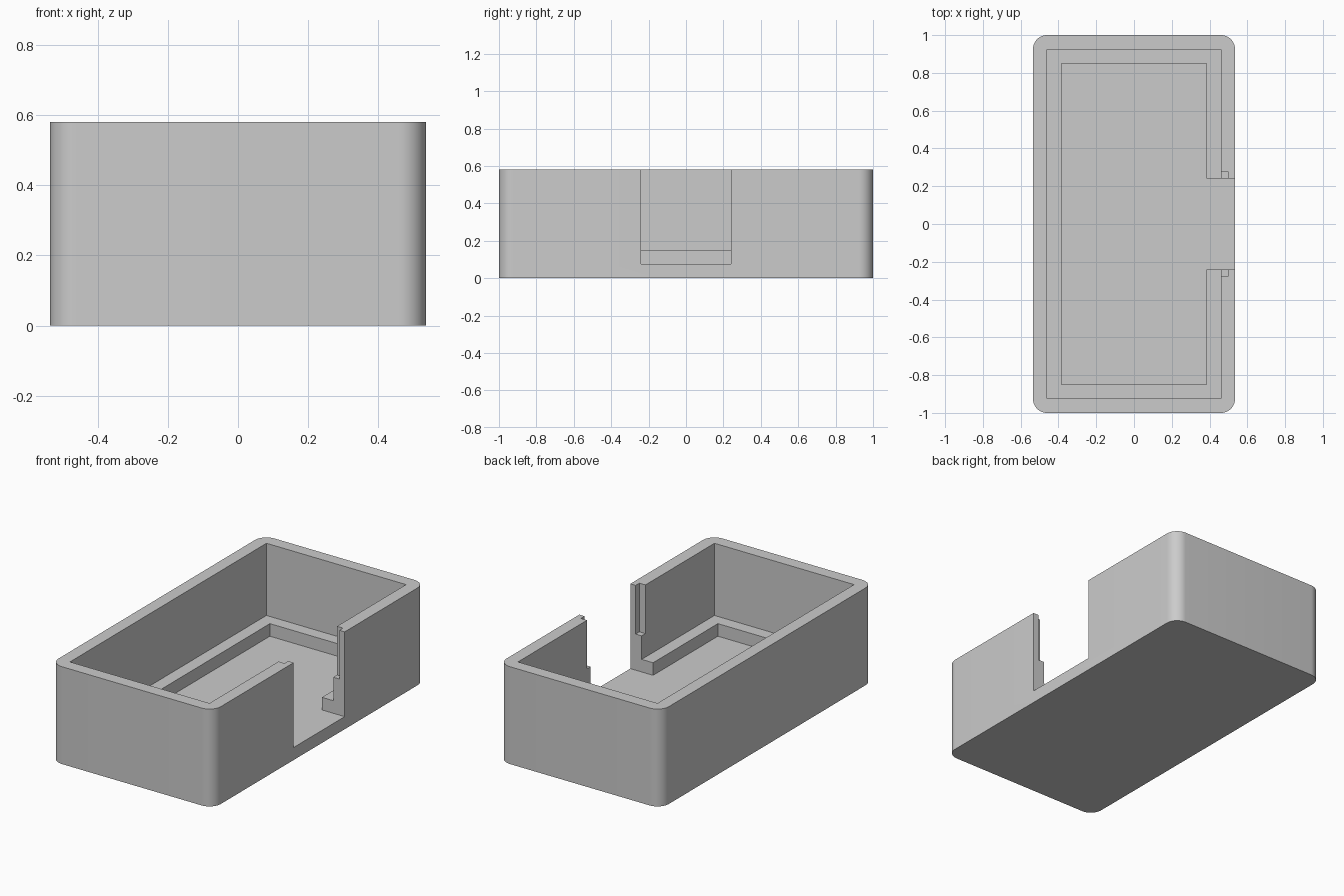
import bpy, bmesh, math

if "Cube" in bpy.data.objects:
    bpy.data.objects.remove(bpy.data.objects["Cube"], do_unlink=True)

HALF_X, HALF_Y, HEIGHT = 0.535, 1.0, 0.58
RADIUS, FLOOR, LEDGE, SLOT_Z = 0.075, 0.075, 0.15, 0.29
ABOVE = HEIGHT + 0.1

grey = bpy.data.materials.new("plain grey")
grey.use_nodes = True
color = (0.6, 0.6, 0.6, 1)
grey.diffuse_color = color
grey.node_tree.nodes["Principled BSDF"].inputs["Base Color"].default_value = color


def box(name, x, y, z):
    """Box spanning the given (low, high) ranges."""
    bm = bmesh.new()
    bmesh.ops.create_cube(bm, size=1)
    for v in bm.verts:
        for i, (low, high) in enumerate((x, y, z)):
            v.co[i] = high if v.co[i] > 0 else low
    mesh = bpy.data.meshes.new(name)
    bm.to_mesh(mesh)
    bm.free()
    mesh.materials.append(grey)
    obj = bpy.data.objects.new(name, mesh)
    bpy.context.collection.objects.link(obj)
    return obj


# Outer block with rounded upright corners
case = box("open_case", (-HALF_X, HALF_X), (-HALF_Y, HALF_Y), (0, HEIGHT))
bm = bmesh.new()
bm.from_mesh(case.data)
upright = [e for e in bm.edges if abs(e.verts[0].co.z - e.verts[1].co.z) > 0.1]
bmesh.ops.bevel(bm, geom=upright, offset=RADIUS, segments=12, profile=0.5,
                affect='EDGES')
bm.to_mesh(case.data)
bm.free()

# Main cavity, sunken floor, side opening and panel grooves
cutters = [
    box("cavity_cutter", (-0.46, 0.46), (-0.925, 0.925), (LEDGE, ABOVE)),
    box("floor_cutter", (-0.385, 0.385), (-0.85, 0.85), (FLOOR, LEDGE + 0.1)),
    box("opening_cutter", (0.3, 0.7), (-0.24, 0.24), (FLOOR, ABOVE)),
    box("groove_cutter", (0.4, 0.5), (-0.275, 0.275), (SLOT_Z, ABOVE)),
]
bpy.context.view_layer.objects.active = case
for cutter in cutters:
    cutter.hide_render = True
    mod = case.modifiers.new(cutter.name, 'BOOLEAN')
    mod.operation = 'DIFFERENCE'
    mod.solver = 'EXACT'
    mod.object = cutter
    bpy.ops.object.modifier_apply(modifier=mod.name)
for cutter in cutters:
    bpy.data.objects.remove(cutter, do_unlink=True)

# Smooth corners, crisp edges
bpy.ops.object.select_all(action='DESELECT')
case.select_set(True)
bpy.ops.object.shade_smooth_by_angle(angle=math.radians(30))
